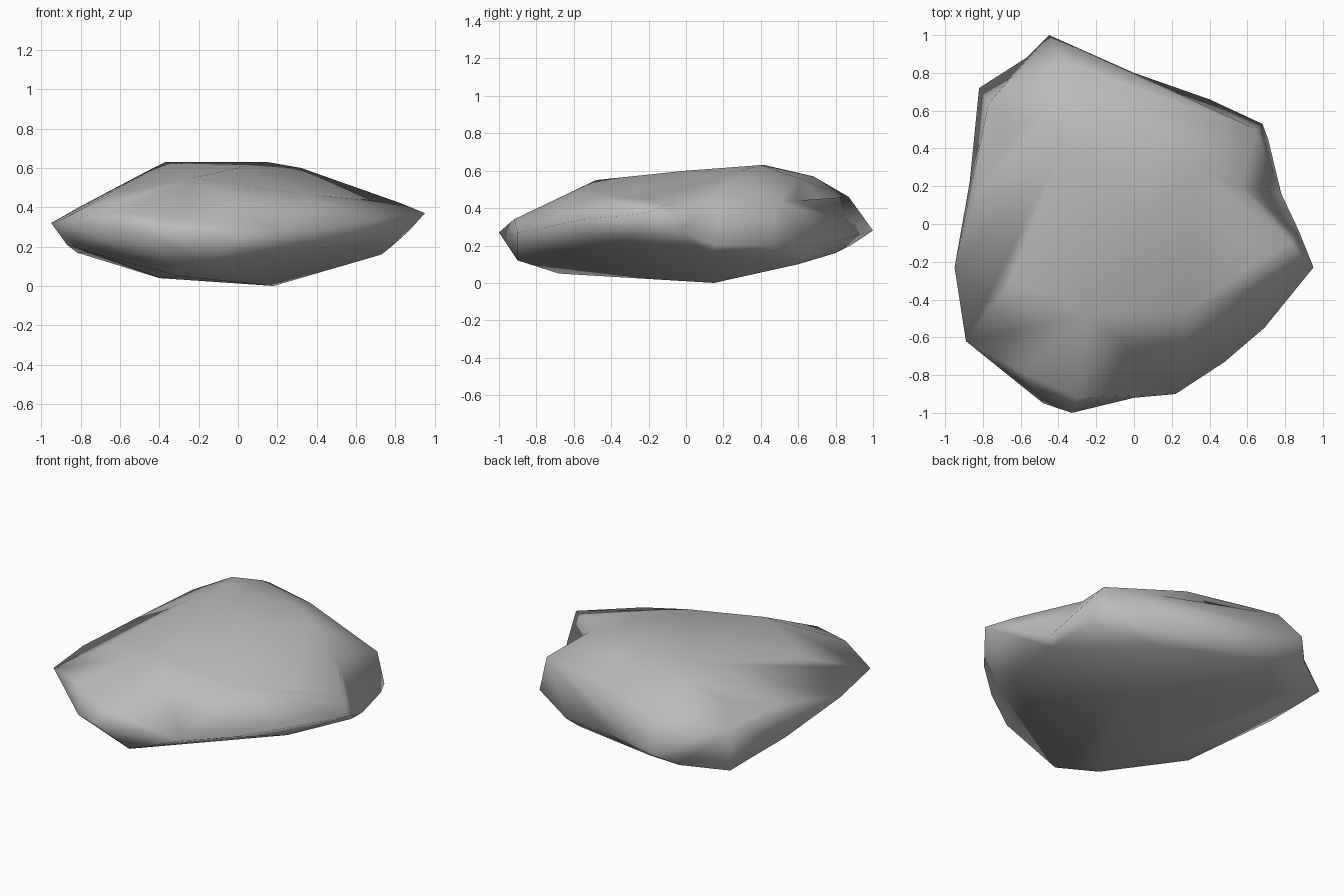
import bpy
from mathutils import Vector
from mathutils.geometry import delaunay_2d_cdt

# Remove the default object
default_cube = bpy.data.objects.get("Cube")
if default_cube:
    bpy.data.objects.remove(default_cube, do_unlink=True)

# Widest outline of the boulder, counter-clockwise from the front
RIM = [
    (-.33, -1, .27), (0, -.92, .25), (.22, -.9, .27), (.48, -.73, .3),
    (.69, -.55, .34), (.95, -.23, .37), (.87, -.03, .28), (.78, .16, .2),
    (.71, .45, .2), (.68, .53, .22), (.4, .66, .16), (0, .8, .22),
    (-.45, 1, .28), (-.57, .88, .2), (-.82, .72, .17), (-.87, .22, .21),
    (-.95, -.23, .32), (-.89, -.62, .34), (-.48, -.95, .27),
]

# Crown: plateau, shoulders and the steep cut edges at the back and side
CROWN = [
    (-.37, .42, .63), (.15, .4, .63), (.32, .3, .6), (0, 0, .6),
    (-.23, -.48, .55), (-.3, .68, .57), (.1, .6, .56), (-.38, .87, .46),
    (0, .72, .45), (.4, .59, .44), (.65, .5, .43), (-.77, .64, .4),
    (-.81, .2, .4), (.56, .2, .5), (.83, -.1, .42), (.3, -.45, .47),
    (-.6, -.78, .38), (-.3, -.92, .34), (-.65, -.3, .46), (.55, -.25, .45),
    (-.45, .58, .59), (-.62, .52, .5),
]

# Underside: keel point and the slopes that rise to the outline
UNDERSIDE = [
    (.18, .15, 0), (-.4, -.2, .04), (-.3, -.68, .05), (-.15, -.9, .12),
    (.35, .6, .1), (-.3, .8, .16), (-.75, -.4, .17), (.6, -.35, .2),
    (.73, .12, .16), (-.6, .6, .13),
]


def plan_area(a, b, c):
    return (b - a).xy.cross((c - a).xy) / 2


def turn_one_crease(triangles, points, side):
    """Turn one diagonal that dents the surface; False when none is left."""
    owner = {}
    for index, (a, b, c) in enumerate(triangles):
        owner[a, b] = index, c
        owner[b, c] = index, a
        owner[c, a] = index, b
    for (a, b), (first, c) in owner.items():
        if (b, a) not in owner:
            continue
        second, d = owner[b, a]
        pa, pb, pc, pd = [points[i] for i in (a, b, c, d)]
        normal = (pb - pa).cross(pc - pa)
        dented = side * normal.dot(pd - pa) > 1e-5
        unfolded = min(plan_area(pc, pa, pd), plan_area(pd, pb, pc)) > .001
        if dented and unfolded:
            triangles[first] = [c, a, d]
            triangles[second] = [d, b, c]
            return True
    return False


def shell_faces(inner_points, side):
    """Triangulate inside the rim and make the surface bulge to its side."""
    points = [Vector(point) for point in RIM + inner_points]
    outline = list(range(len(RIM)))
    flat_points = [point.xy for point in points]
    result = delaunay_2d_cdt(flat_points, [], [outline], 1, 1e-5)
    origin = [sources[0] for sources in result[3]]
    triangles = [[origin[corner] for corner in face] for face in result[2]]
    for attempt in range(400):
        if not turn_one_crease(triangles, points, side):
            break
    return triangles


def make_material(name, colour):
    material = bpy.data.materials.new(name)
    material.use_nodes = True
    material.diffuse_color = colour
    shader = material.node_tree.nodes["Principled BSDF"]
    shader.inputs["Base Color"].default_value = colour
    shader.inputs["Roughness"].default_value = .8
    return material


# Join the crown and the underside along the shared rim
upper_faces = shell_faces(CROWN, side=1)
lower_faces = []
for corners in shell_faces(UNDERSIDE, side=-1):
    shifted = [i if i < len(RIM) else i + len(CROWN) for i in corners]
    lower_faces.append(shifted[::-1])

mesh = bpy.data.meshes.new("boulder")
mesh.from_pydata(RIM + CROWN + UNDERSIDE, [], upper_faces + lower_faces)
mesh.validate()
mesh.materials.append(make_material("stone grey", (.5, .5, .5, 1)))

# Soft shading across the worn faces
mesh.polygons.foreach_set("use_smooth", [True] * len(mesh.polygons))
mesh.update()

boulder = bpy.data.objects.new("boulder", mesh)
bpy.context.collection.objects.link(boulder)
